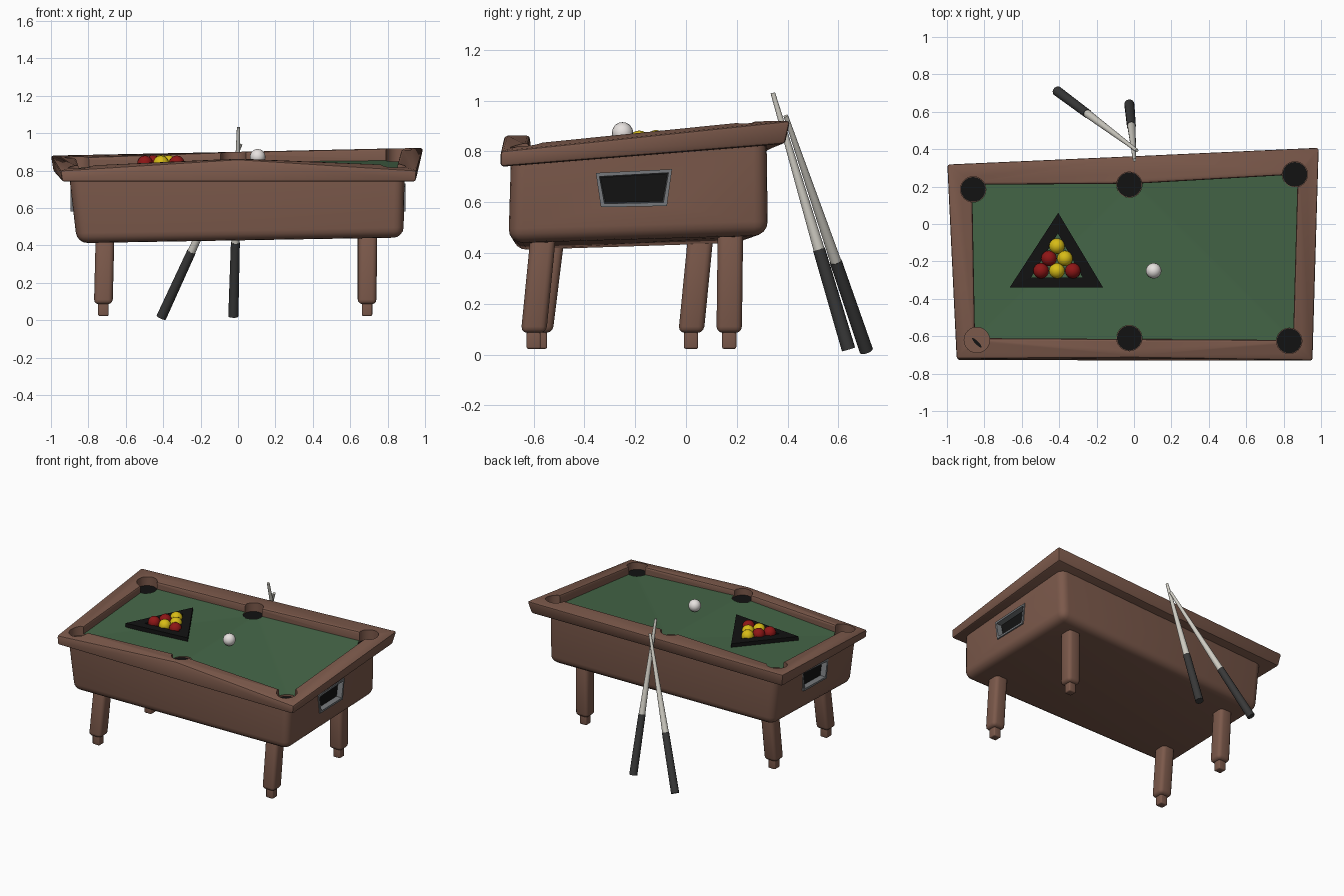
import bpy, bmesh, math
from mathutils import Vector

cube = bpy.data.objects.get("Cube")
if cube:
    bpy.data.objects.remove(cube, do_unlink=True)


def material(name, r, g, b):
    m = bpy.data.materials.new(name)
    m.use_nodes = True
    m.diffuse_color = (r, g, b, 1)
    node = next(n for n in m.node_tree.nodes if n.type == 'BSDF_PRINCIPLED')
    node.inputs["Base Color"].default_value = (r, g, b, 1)
    node.inputs["Roughness"].default_value = 0.8
    return m


WOOD = material("brown wood", 0.20, 0.10, 0.07)
FELT = material("green felt", 0.06, 0.135, 0.065)
BLACK = material("black", 0.006, 0.006, 0.006)
BUTT = material("dark grey", 0.04, 0.04, 0.04)
PALE = material("pale cue wood", 0.62, 0.60, 0.54)
STEEL = material("grey metal", 0.18, 0.19, 0.20)
RED = material("red", 0.27, 0.008, 0.008)
YELLOW = material("yellow", 0.68, 0.50, 0.008)
WHITE = material("white", 0.80, 0.76, 0.74)


def finish(name, bm, *mats, angle=None):
    bmesh.ops.recalc_face_normals(bm, faces=bm.faces[:])
    me = bpy.data.meshes.new(name)
    bm.to_mesh(me)
    bm.free()
    ob = bpy.data.objects.new(name, me)
    bpy.context.collection.objects.link(ob)
    for m in mats:
        me.materials.append(m)
    if angle:
        smooth(ob, angle)
    return ob


def smooth(ob, angle):
    bpy.ops.object.select_all(action='DESELECT')
    ob.select_set(True)
    bpy.context.view_layer.objects.active = ob
    bpy.ops.object.shade_smooth_by_angle(angle=math.radians(angle))


def cut(ob, cutter):
    mod = ob.modifiers.new("cut", 'BOOLEAN')
    mod.operation, mod.solver, mod.object = 'DIFFERENCE', 'EXACT', cutter
    bpy.context.view_layer.objects.active = ob
    bpy.ops.object.modifier_apply(modifier=mod.name)
    bpy.data.objects.remove(cutter, do_unlink=True)


def loft(bm, loops, cap=True):
    """Skin a list of equal-sized point loops and optionally cap the ends."""
    rings = [[bm.verts.new(p) for p in loop] for loop in loops]
    n = len(rings[0])
    for a, b in zip(rings, rings[1:]):
        for i in range(n):
            bm.faces.new((a[i], a[(i + 1) % n], b[(i + 1) % n], b[i]))
    if cap:
        bm.faces.new(rings[0])
        bm.faces.new(rings[-1])
    return rings


def circle(center, axis, radius, sides=16):
    u = axis.orthogonal().normalized()
    v = axis.normalized().cross(u)
    turn = 2 * math.pi / sides
    return [center + radius * (math.cos(i * turn) * u + math.sin(i * turn) * v) for i in range(sides)]


def rod(name, a, b, ra, rb, mat, sides=16):
    a, b = Vector(a), Vector(b)
    bm = bmesh.new()
    loft(bm, [circle(a, b - a, ra, sides), circle(b, b - a, rb, sides)])
    return finish(name, bm, mat, angle=40)


def felt_z(x, y):
    """Height of the warped playing surface, crowned across the middle."""
    t = (y + 0.61) / 0.83
    side = 0.77 + 0.05 * t if x < 0 else 0.775 + 0.075 * t
    k = min(abs(x) / 0.86, 1)
    return (0.825 + 0.02 * t) * (1 - k) + side * k


# Rim: loops run front left, front middle, front right, back right, back middle, back left
low = [(-.94, -.73, .74), (0, -.73, .74), (.95, -.73, .74), (.97, .39, .83), (0, .34, .81), (-.985, .305, .79)]
top = [(-.95, -.72, .80), (0, -.715, .86), (.955, -.73, .80), (.99, .41, .92), (0, .365, .90), (-1, .32, .88)]
inner = [(-.85, -.61, .825), (0, -.615, .865), (.85, -.62, .83), (.875, .265, .92), (0, .215, .90), (-.865, .21, .87)]
bed = [(x, y, felt_z(x, y)) for x, y, _ in inner]
bm = bmesh.new()
rings = loft(bm, [low, top, inner, bed], cap=False)
for ring, index in ((rings[0], 0), (rings[3], 1)):
    for a, b, c, d in ((0, 1, 4, 5), (1, 2, 3, 4)):
        bm.faces.new([ring[k] for k in (a, b, c, d)]).material_index = index
bmesh.ops.recalc_face_normals(bm, faces=bm.faces[:])
around = [bm.edges.get((r[i], r[(i + 1) % 6])) for r in rings[:3] for i in range(6)]
corners = [bm.edges.get((rings[0][i], rings[1][i])) for i in (0, 2, 3, 5)]
bmesh.ops.bevel(bm, geom=around + corners, offset=0.012, segments=2, profile=0.5, affect='EDGES', material=0)
bmesh.ops.triangulate(bm, faces=bm.faces[:])
rim = finish("rim_and_felt", bm, WOOD, FELT)

# Pockets
pockets = [(-.84, -.62), (-.025, -.61), (.83, -.625), (.86, .265), (-.025, .21), (-.86, .185)]
up = Vector((0, 0, 1))
bm = bmesh.new()
for x, y in pockets:
    base = Vector((x, y, felt_z(x, y) - 0.012))
    loft(bm, [circle(base, up, 0.068, 24), circle(base + 0.3 * up, up, 0.068, 24)])
cut(rim, finish("pocket_cutter", bm, WOOD))
smooth(rim, 30)
for i, (x, y) in enumerate(pockets):
    z = felt_z(x, y) - 0.014
    if i:
        rod("pocket_floor", (x, y, z), (x, y, z + 0.006), 0.066, 0.066, BLACK, 24)
    else:
        gap = rod("pocket_gap", (0, 0, 0), (0, 0, 0.006), 0.035, 0.035, BLACK)
        gap.location, gap.scale = (x, y - 0.015, z), (1, 0.25, 1)
        gap.rotation_euler.z = -math.pi / 4

# Cabinet, rounded everywhere except under the rim
low = [(-.86, -.68, .41), (.885, -.70, .44), (.88, .325, .47), (-.865, .24, .44)]
top = [(-.90, -.69, .748), (.89, -.69, .748), (.89, .32, .825), (-.90, .24, .79)]
bm = bmesh.new()
rings = loft(bm, [low, top])
edges = [e for e in bm.edges if not all(v in rings[1] for v in e.verts)]
bmesh.ops.bevel(bm, geom=edges, offset=0.055, segments=4, profile=0.5, affect='EDGES')
cabinet = finish("cabinet", bm, WOOD)

# Ball return openings on both ends
outline = [(-.335, .58), (-.075, .585), (-.055, .73), (-.355, .715)]
mid = Vector((-.205, .6525))


def end_loop(x, shrink):
    pts = [mid + (Vector(p) - mid) - Vector((math.copysign(shrink, p[0] - mid.x),
                                           math.copysign(shrink, p[1] - mid.y))) for p in outline]
    return [(x, p.x, p.y) for p in pts]


for s in (-1, 1):
    bm = bmesh.new()
    loft(bm, [end_loop(s * 0.83, 0.004), end_loop(s * 1.0, 0.004)])
    cut(cabinet, finish("opening_cutter", bm, WOOD))
    bm = bmesh.new()
    loft(bm, [end_loop(s * 0.832, 0), end_loop(s * 0.895, 0), end_loop(s * 0.895, 0.014),
              end_loop(s * 0.832, 0.02)], cap=False)
    finish("opening_frame", bm, STEEL)
    bm = bmesh.new()
    loft(bm, [end_loop(s * 0.85, 0.012), end_loop(s * 0.856, 0.012)])
    finish("opening_back", bm, BLACK)
smooth(cabinet, 30)


# Legs with small feet
def post(name, foot, head, half, bevel):
    bm = bmesh.new()
    loft(bm, [[(c[0] + i * half, c[1] + j * half, c[2]) for i, j in ((-1, -1), (1, -1), (1, 1), (-1, 1))]
              for c in (foot, head)])
    bmesh.ops.bevel(bm, geom=bm.edges[:], offset=bevel, segments=3, profile=0.5, affect='EDGES')
    finish(name, bm, WOOD, angle=35)


for x, lean, y0, y1 in ((-.72, .01, -.575, -.525), (.69, .005, -.60, -.56), (.69, 0, .17, .175), (-.72, .01, .02, .06)):
    post("leg", (x, y0, .085), (x + lean, y1, .49), 0.05, 0.025)
    post("foot", (x, y0, .022), (x, y0, .11), 0.028, 0.008)

# Cues leaning on the back rim
for foot, tip, split in (((-.025, .64, .02), (.003, .342, 1.03), 0.39), ((-.41, .71, .015), (.015, .393, .94), 0.38)):
    joint = Vector(foot).lerp(Vector(tip), split)
    rod("cue_butt", foot, joint, 0.027, 0.024, BUTT)
    rod("cue_shaft", joint, tip, 0.022, 0.009, PALE)

# Rack
bm = bmesh.new()
outer = [(-.665, -.34), (-.165, -.34), (-.405, .06)]
inside = [(-.55, -.285), (-.275, -.285), (-.407, -.05)]
lift = lambda pts, h: [(x, y, felt_z(x, y) + h) for x, y in pts]
rings = loft(bm, [lift(outer, -.01), lift(outer, .024), lift(inside, .024), lift(inside, -.01)], cap=False)
finish("rack", bm, BLACK)


# Balls
def ball(name, x, y, z, mat):
    bm = bmesh.new()
    bmesh.ops.create_uvsphere(bm, u_segments=16, v_segments=10, radius=0.042)
    bmesh.ops.translate(bm, verts=bm.verts[:], vec=(x, y, z))
    finish(name, bm, mat, angle=60)


for row, colours in enumerate(((YELLOW,), (RED, YELLOW), (RED, YELLOW, RED))):
    for i, colour in enumerate(colours):
        ball("racked_ball", -.412 + 0.085 * (i - row / 2), -.118 - 0.066 * row, 0.842 - 0.002 * row, colour)
ball("cue_ball", .105, -.25, .873, WHITE)
